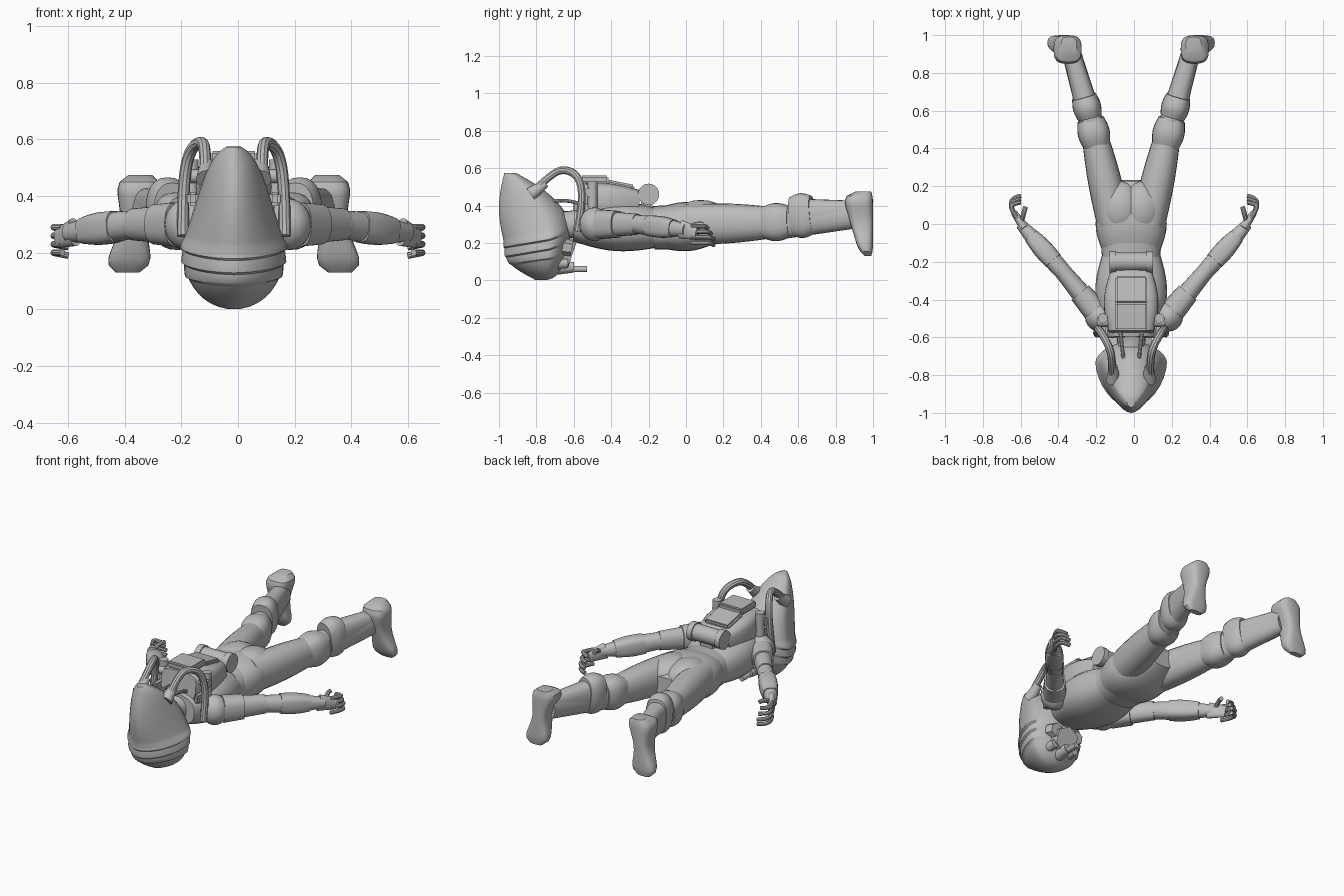
import bpy, bmesh, math
from mathutils import Vector, Matrix

if "Cube" in bpy.data.objects:
    bpy.data.objects.remove(bpy.data.objects["Cube"])

suit = bpy.data.materials.new("suit_grey")
suit.use_nodes = True
grey = (.5, .5, .5, 1)
suit.diffuse_color = grey
suit.node_tree.nodes["Principled BSDF"].inputs["Base Color"].default_value = grey
body_middle = -.015


def finish(name, bm, mirror=False, middle=body_middle):
    """Turn a bmesh into a smooth-shaded object, optionally mirrored to both sides."""
    bmesh.ops.recalc_face_normals(bm, faces=bm.faces)
    mesh = bpy.data.meshes.new(name)
    bm.to_mesh(mesh)
    bm.free()
    mesh.materials.append(suit)
    obj = bpy.data.objects.new(name, mesh)
    bpy.context.collection.objects.link(obj)
    obj.location.x = middle
    if mirror:
        obj.modifiers.new("both_sides", "MIRROR")
    bpy.ops.object.select_all(action="DESELECT")
    bpy.context.view_layer.objects.active = obj
    obj.select_set(True)
    bpy.ops.object.shade_smooth_by_angle(angle=math.radians(35))


def ring(centre, side, up, power, count=24):
    """Points of a superellipse spanned by two half-axis vectors."""
    points = []
    for i in range(count):
        angle = math.tau * i / count
        c, s = math.cos(angle), math.sin(angle)
        points.append(centre + side * math.copysign(abs(c) ** (2 / power), c)
                      + up * math.copysign(abs(s) ** (2 / power), s))
    return points


def loft(name, rings, **options):
    bm = bmesh.new()
    loops = [[bm.verts.new(point) for point in points] for points in rings]
    for lower, upper in zip(loops, loops[1:]):
        for i in range(len(lower)):
            bm.faces.new((lower[i - 1], lower[i], upper[i], upper[i - 1]))
    bm.faces.new(loops[0])
    bm.faces.new(loops[-1])
    finish(name, bm, **options)


def limb(name, start, end, wide, narrow, swell=0, tall=1, power=2.2, **options):
    """Tapered part between two points, swelling in the middle."""
    start, end = Vector(start), Vector(end)
    run = end - start
    side = run.cross(Vector((0, 0, 1))).normalized()
    up = side.cross(run).normalized()
    rings, steps = [], 10
    for i in range(steps + 1):
        t = i / steps
        size = wide + (narrow - wide) * t + swell * math.sin(math.pi * t)
        rings.append(ring(start + run * t, side * size, up * size * tall, power))
    loft(name, rings, **options)


def tube(name, points, radius, **options):
    curve = bpy.data.curves.new(name, "CURVE")
    curve.dimensions = "3D"
    curve.bevel_depth, curve.bevel_resolution = radius, 3
    curve.use_fill_caps = True
    spline = curve.splines.new("NURBS")
    spline.points.add(len(points) - 1)
    for knot, point in zip(spline.points, points):
        knot.co = (*point, 1)
    spline.order_u, spline.use_endpoint_u, spline.resolution_u = 3, True, 6
    helper = bpy.data.objects.new(name, curve)
    bm = bmesh.new()
    bm.from_mesh(helper.to_mesh())
    helper.to_mesh_clear()
    bpy.data.objects.remove(helper)
    finish(name, bm, **options)


def drum(name, start, direction, radius, taper=1, sides=20, **options):
    """Cylinder or cone from a start point along a direction."""
    start, run = Vector(start), Vector(direction)
    turn = run.to_track_quat("Z", "Y").to_matrix().to_4x4()
    bm = bmesh.new()
    bmesh.ops.create_cone(bm, cap_ends=True, segments=sides, radius1=radius,
                          radius2=radius * taper, depth=run.length,
                          matrix=Matrix.Translation(start + run / 2) @ turn)
    finish(name, bm, **options)


def ball(name, centre, size, **options):
    bm = bmesh.new()
    bmesh.ops.create_uvsphere(bm, u_segments=20, v_segments=12, radius=1,
                              matrix=Matrix.Translation(centre) @ Matrix.Diagonal((*size, 1)))
    finish(name, bm, **options)


def box(name, centre, size, tilt=0, **options):
    bm = bmesh.new()
    bmesh.ops.create_cube(bm, size=1, matrix=Matrix.Translation(centre)
                          @ Matrix.Rotation(tilt, 4, "X") @ Matrix.Diagonal((*size, 1)))
    bmesh.ops.bevel(bm, geom=bm.edges[:], offset=.01, segments=2, affect="EDGES")
    finish(name, bm, **options)


def helmet_ring(t):
    """Helmet outline at a fraction of its height: bowl-shaped jaw, tapering crown."""
    brow = .4
    jaw = max(0, (brow - t) / brow)
    crown = max(0, (t - brow) / (1 - brow))
    bowl = math.sqrt(1 - jaw ** 2.4)
    width = (.18 * bowl - .11 * crown) * math.sqrt(1 - crown ** 8)
    front = -.8 - .17 * bowl ** 2 - .03 * math.sin(math.pi * crown)
    back = -.76 + .14 * bowl - .3 * crown ** 2
    # three stepped bands across the brow
    band = 1.06 - .06 * ((t - .2) * 12 % 1) if .2 < t < .45 else 1
    widest = back + (front - back) * .32
    points = ring(Vector((0, 0, .58 * t)), Vector((width * band, 0, 0)), Vector((0, 1, 0)), 1.75, 32)
    for p in points:
        p.z += .04 * p.y * bowl * (1 - crown) * min(1, 4 * t)
        p.y = widest + p.y * (back - widest if p.y > 0 else (widest - front) * (1 + band) / 2)
    return points


slices = 80
loft("helmet", [helmet_ring((i + .2) / slices) for i in range(slices)])

# Face mask, breathing valves and neck
drum("face_plate", (0, -.67, .15), (0, .06, -.02), .1, .8, sides=6)
drum("face_lens", (.075, -.66, .18), (0, .05, -.01), .05, .8, sides=6, mirror=True)
drum("mask_filter", (0, -.69, .07), (0, .09, 0), .04, .7)
drum("mask_nozzle", (0, -.6, .06), (0, .07, 0), .016)
drum("mask_side_valve", (.07, -.69, .09), (0, .06, 0), .03, .8, mirror=True)
limb("neck", (0, -.74, .3), (0, -.55, .3), .09, .09, -.02)
tube("neck_cable", [(.04, -.72, .42), (.05, -.64, .44), (.06, -.54, .4)], .01, mirror=True)

# Torso
chest, waist, crotch = Vector((0, -.6, .3)), Vector((0, -.15, .28)), Vector((0, .23, .3))
limb("chest", chest, waist, .13, .15, .05, .7, 2.5)
limb("pelvis", waist, crotch, .15, .08, .07, .7, 2.5)
limb("belt", chest.lerp(waist, .95), waist.lerp(crotch, .2), .155, .16, 0, .75, 2.5)
ball("buttock", (.055, .08, .33), (.12, .15, .1), mirror=True)

# Legs, knee sleeves and calf guards
hip, knee, ankle = Vector((.09, 0, .3)), Vector((.2, .5, .31)), Vector((.32, .92, .35))
back_of_calf = Vector((0, 0, .025))
limb("thigh", hip, knee, .09, .065, .01, 1.2, mirror=True)
limb("shin", knee, ankle, .065, .05, 0, 1.4, mirror=True)
limb("knee_sleeve", hip.lerp(knee, .82), knee.lerp(ankle, .13), .07, .07, .015, 1.2, 2.6, mirror=True)
limb("calf_cuff", knee.lerp(ankle, .16) + back_of_calf, knee.lerp(ankle, .42) + back_of_calf,
     .066, .064, .01, 1.6, 2.5, mirror=True)
limb("calf_guard", knee.lerp(ankle, .4) + back_of_calf, ankle + back_of_calf / 2,
     .06, .045, 0, 1.4, 2.6, mirror=True)

# Boots hang from heel to toe, with a flat sole facing backwards
heel, toe, sole, steps = .475, .13, 1, 14
boot_rings = []
for i in range(steps + 1):
    t = i / steps
    rounded = 1 - abs(2 * t - 1) ** 8 / 2
    depth = (.17 - .1 * t) * rounded
    width = (.067 + .016 * math.cos(math.tau * t)) * rounded
    centre = Vector((.33 + .045 * t, sole - .02 * (1 - rounded) - depth / 2, heel + (toe - heel) * t))
    boot_rings.append(ring(centre, Vector((width, 0, 0)), Vector((0, depth / 2, 0)), 3))
loft("boot", boot_rings, mirror=True)

# Arms with pads and forearm guards
arms = {"mirror": True, "middle": 0}
shoulder, elbow, wrist = Vector((.18, -.49, .3)), Vector((.37, -.26, .3)), Vector((.6, 0, .27))
ball("shoulder", shoulder, (.08, .08, .09), **arms)
limb("upper_arm", shoulder, elbow, .06, .045, 0, 1.25, **arms)
limb("forearm", elbow, wrist, .045, .028, .01, 1.1, **arms)
ball("elbow", elbow, (.047, .047, .05), **arms)
limb("upper_arm_pad", shoulder.lerp(elbow, .15), shoulder.lerp(elbow, .55), .066, .06, 0, 1.2, 2.6, **arms)
limb("forearm_guard", elbow.lerp(wrist, .25), elbow.lerp(wrist, .75), .05, .042, .006, 1.1, 3, **arms)

# Hands with curled fingers
limb("palm", wrist.lerp(elbow, .1), (.635, .06, .25), .025, .017, 0, 2, **arms)
for i, finger in enumerate(("little", "ring", "middle", "index")):
    base = Vector((.62, .03, .2 + .03 * i))
    reach = .02 * math.sin(i + 1)
    bends = [(0, 0, 0), (.03, .05, 0), (.03, .09 + reach, 0), (-.02, .1 + reach, -.01)]
    tube(finger + "_finger", [base + Vector(bend) for bend in bends], .012, **arms)
tube("thumb", [wrist, (.585, .05, .31), (.575, .09, .3)], .013, **arms)

# Life support pack with cross tank
limb("pack_body", (0, -.57, .44), (0, -.25, .41), .12, .11, .03, .65, 4)
box("pack_top_panel", (0, -.49, .54), (.17, .15, .04))
box("pack_slope_panel", (0, -.35, .51), (.17, .15, .03), tilt=-.2)
drum("cross_tank", (-.1, -.2, .46), (.2, 0, 0), .05)
drum("tank_cap", (.08, -.2, .46), (.035, 0, 0), .057, mirror=True)
box("tank_mount", (0, -.21, .4), (.1, .06, .06))
drum("pack_valve", (.15, -.5, .38), (0, 0, .15), .026, mirror=True)
drum("pack_valve_knob", (.12, -.52, .47), (.06, 0, 0), .024, mirror=True)
box("pack_strap", (.145, -.56, .39), (.04, .09, .05), mirror=True)

# Breathing hoses from helmet to shoulders
drum("hose_socket", (.095, -.83, .46), (0, .08, .06), .038, .6, mirror=True)
tube("breathing_hose", [(.1, -.8, .49), (.1, -.74, .55), (.11, -.66, .6), (.16, -.57, .56),
                        (.18, -.55, .42), (.18, -.58, .26)], .021, mirror=True)
